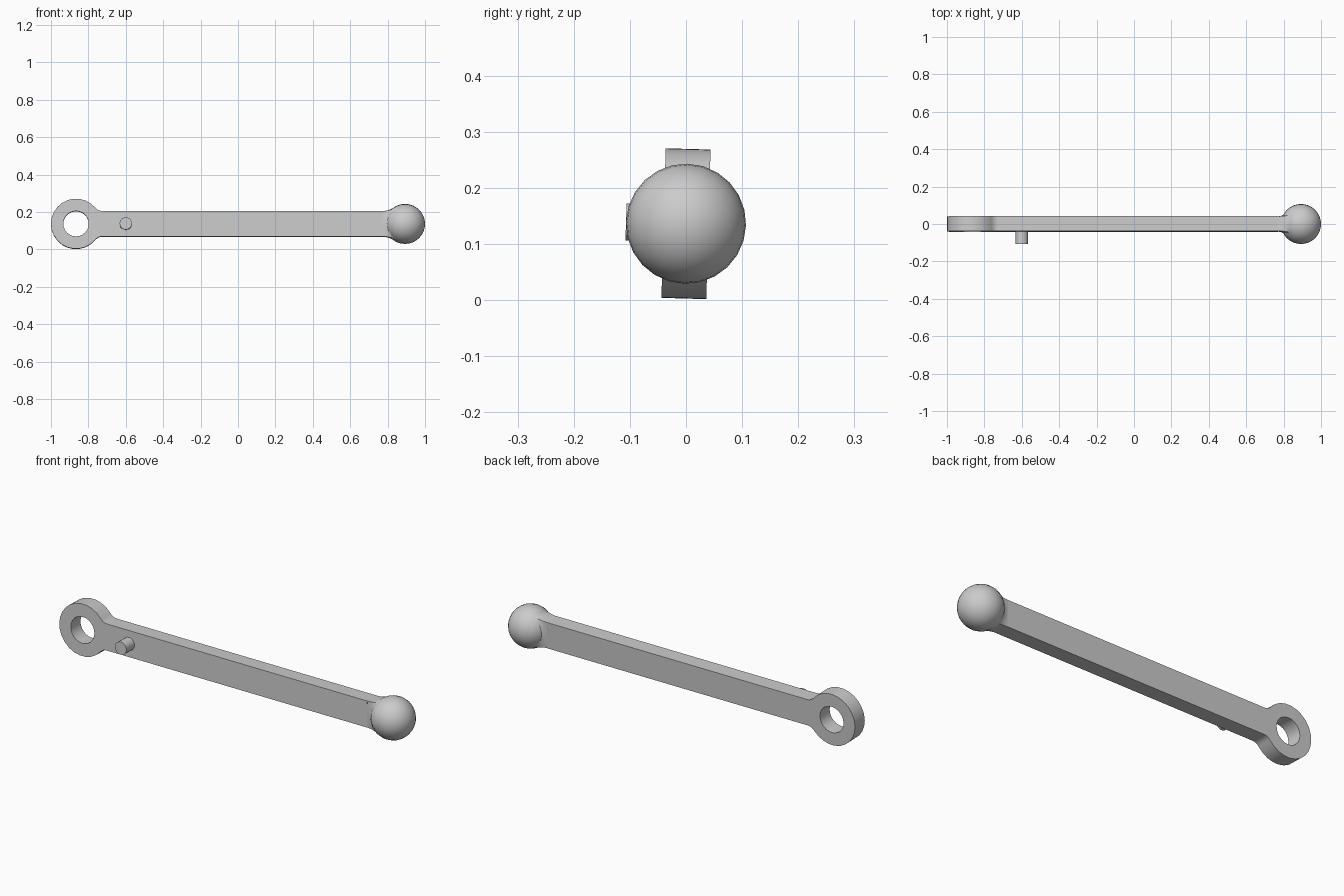
import bpy, bmesh
from math import sin, cos, pi, radians, sqrt, atan2
from mathutils import Matrix

cube = bpy.data.objects.get("Cube")
if cube:
    bpy.data.objects.remove(cube)

TILT, MID_Z = radians(-1.65), 0.136
HALF_H, HALF_D = 0.068, 0.04          # bar half height and half depth
RING_X, RING_R, HOLE_R = -0.866, 0.134, 0.068
BALL_X, BALL_R = 0.893, 0.107
FLARE_X, FLARE_END = 0.77, 0.845

grey = bpy.data.materials.new("plain_grey")
grey.use_nodes = True
grey.diffuse_color = (0.6, 0.6, 0.6, 1)
grey.node_tree.nodes["Principled BSDF"].inputs["Base Color"].default_value = grey.diffuse_color


def finish(name, bm):
    """Turn a bmesh into a shaded object placed on the tilted rod axis."""
    bmesh.ops.recalc_face_normals(bm, faces=bm.faces)
    mesh = bpy.data.meshes.new(name)
    bm.to_mesh(mesh)
    bm.free()
    mesh.materials.append(grey)
    obj = bpy.data.objects.new(name, mesh)
    bpy.context.collection.objects.link(obj)
    obj.location.z = MID_Z
    obj.rotation_euler.x = TILT
    bpy.ops.object.select_all(action='DESELECT')
    obj.select_set(True)
    bpy.context.view_layer.objects.active = obj
    bpy.ops.object.shade_smooth_by_angle(angle=radians(35))


def arc(cx, cz, r, start, end, steps):
    return [(cx + r * cos(start + (end - start) * i / steps),
             cz + r * sin(start + (end - start) * i / steps)) for i in range(steps + 1)]


# Bar with eyelet: half outline with a fillet, mirrored, pierced and extruded
fillet = 0.048
reach = sqrt((RING_R + fillet) ** 2 - (HALF_H + fillet) ** 2)
join = atan2(HALF_H + fillet, reach)
upper = [(FLARE_X, HALF_H)]
upper += arc(RING_X + reach, HALF_H + fillet, fillet, -pi / 2, join - pi, 5)
upper += arc(RING_X, 0, RING_R, join, pi, 10)[1:]
outline = upper + [(x, -z) for x, z in reversed(upper[:-1])]
hole = arc(RING_X, 0, HOLE_R, 0, 2 * pi, 24)[:-1]

bm = bmesh.new()
edges = []
for loop in (outline, hole):
    verts = [bm.verts.new((x, -HALF_D, z)) for x, z in loop]
    edges += [bm.edges.new((v, verts[i - 1])) for i, v in enumerate(verts)]
bmesh.ops.triangle_fill(bm, edges=edges, use_beauty=True, use_dissolve=False)
extruded = bmesh.ops.extrude_face_region(bm, geom=bm.faces[:])
bmesh.ops.translate(bm, vec=(0, 2 * HALF_D, 0),
                    verts=[g for g in extruded["geom"] if isinstance(g, bmesh.types.BMVert)])
finish("bar_with_eyelet", bm)

# Flared neck: rectangular section swelling into the ball
bm = bmesh.new()
end_r = sqrt(BALL_R ** 2 - (BALL_X - FLARE_END) ** 2)
sides, steps = 24, 5
corner = pi / 3
rings = []
for s in range(steps + 1):
    t = s / steps
    ring = []
    for k in range(sides):
        a = 2 * pi * k / sides
        c, n = cos(a), sin(a)
        d = min(HALF_D / max(abs(c), 1e-6), HALF_H / max(abs(n), 1e-6))
        r = d + (end_r - d) * t * t
        ring.append(bm.verts.new((FLARE_X + (FLARE_END - FLARE_X) * t, r * c, r * n)))
    rings.append(ring)
for a, b in zip(rings, rings[1:]):
    for k in range(sides):
        bm.faces.new((a[k - 1], a[k], b[k], b[k - 1]))
finish("ball_neck", bm)

# Ball with its poles along the rod
bm = bmesh.new()
bmesh.ops.create_uvsphere(bm, u_segments=24, v_segments=16, radius=BALL_R,
                          matrix=Matrix.Translation((BALL_X, 0, 0)) @ Matrix.Rotation(pi / 2, 4, 'Y'))
finish("ball_end", bm)

# Side peg on the front face
bm = bmesh.new()
bmesh.ops.create_cone(bm, cap_ends=True, segments=20, radius1=0.033, radius2=0.033, depth=0.078,
                      matrix=Matrix.Translation((-0.6, -0.068, 0)) @ Matrix.Rotation(pi / 2, 4, 'X'))
finish("side_peg", bm)
